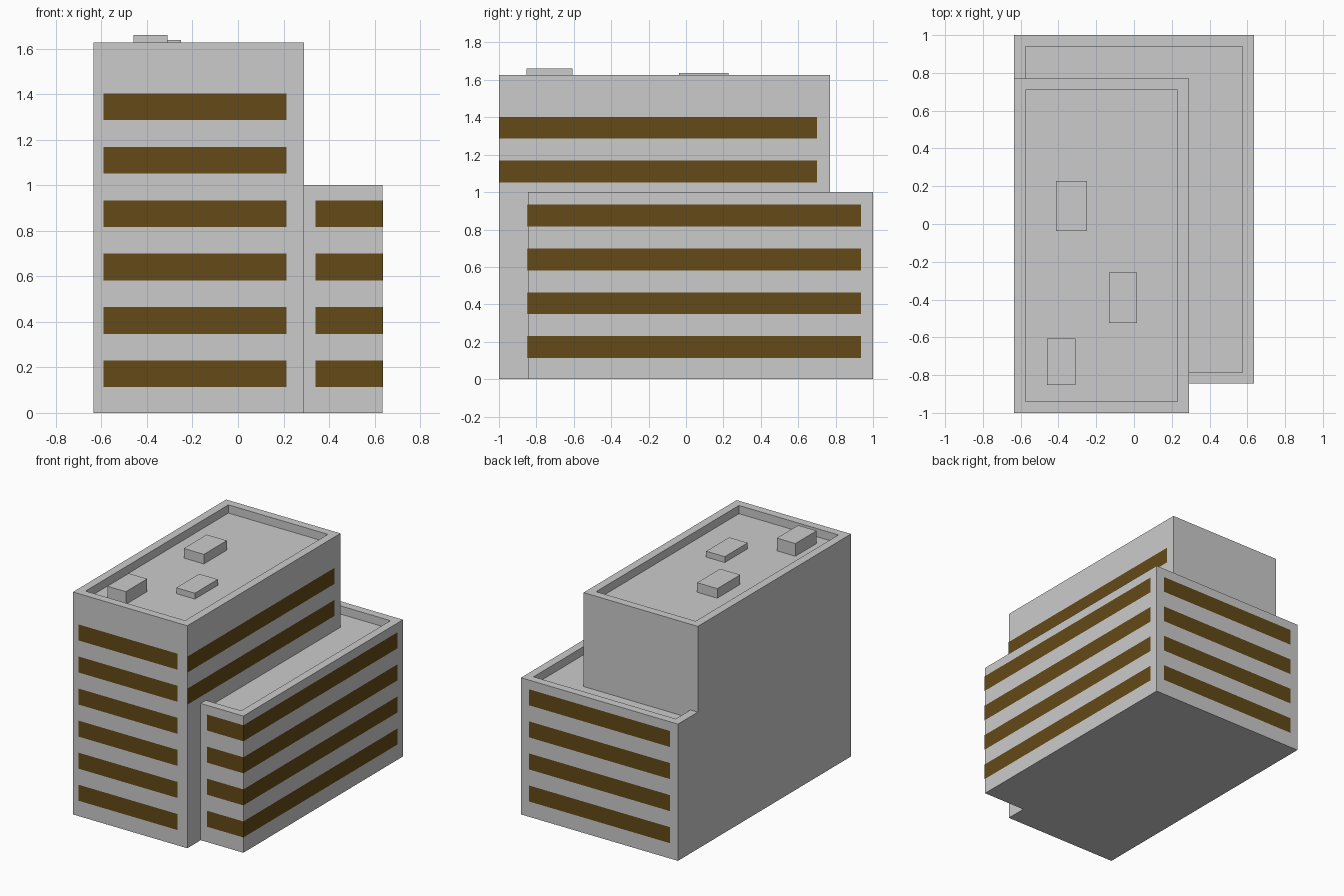
import bpy

if "Cube" in bpy.data.objects:
    bpy.data.objects.remove(bpy.data.objects["Cube"])

amber = bpy.data.materials.new("window_brown")
amber.diffuse_color = (0.125, 0.068, 0.009, 1)
amber.use_nodes = True
amber.node_tree.nodes["Principled BSDF"].inputs["Base Color"].default_value = amber.diffuse_color


def mesh_object(name, verts, faces, material=None):
    mesh = bpy.data.meshes.new(name)
    mesh.from_pydata(verts, [], faces)
    if material:
        mesh.materials.append(material)
    obj = bpy.data.objects.new(name, mesh)
    bpy.context.collection.objects.link(obj)
    return obj


def rect(x0, x1, y0, y1):
    return [(x0, y0), (x1, y0), (x1, y1), (x0, y1)]


def block(name, outer, inner, top, floor, walls):
    """Counter-clockwise footprint with parapet rim and sunken roof;
    walls = number of outline edges that get a wall and a rim."""
    n = len(outer)
    verts = []
    for loop, z in ((outer, 0), (outer, top), (inner, top), (inner, floor)):
        verts += [(x, y, z) for x, y in loop]
    faces = [list(range(n))[::-1], list(range(3 * n, 4 * n))]
    for level in range(3):
        for i in range(walls):
            a, b = level * n + i, level * n + (i + 1) % n
            faces.append([a, b, b + n, a + n])
    mesh_object(name, verts, faces)


def bands(name, path, levels):
    """Window strips standing along a path at each storey."""
    n = len(path)
    for k, (z0, z1) in enumerate(levels, 1):
        verts = [(x, y, z) for z in (z0, z1) for x, y in path]
        faces = [[i, i + 1, i + 1 + n, i + n] for i in range(n - 1)]
        mesh_object(f"{name}_{k}", verts, faces, amber)


# Tall tower and the lower wing wrapped around its right and back
ROOF, LOW_ROOF, DEPTH = 1.627, 1.0, 0.06
block("tower", rect(-0.635, 0.29, -1, 0.77), rect(-0.575, 0.23, -0.94, 0.71),
      ROOF, ROOF - DEPTH, 4)
block("low_wing",
      [(0.29, -0.845), (0.635, -0.845), (0.635, 1), (-0.635, 1), (-0.635, 0.77), (0.29, 0.77)],
      [(0.29, -0.785), (0.575, -0.785), (0.575, 0.94), (-0.575, 0.94), (-0.575, 0.77), (0.29, 0.77)],
      LOW_ROOF, LOW_ROOF - DEPTH, 4)

# Window bands, a hair in front of the walls
E = 0.0015
storeys = [(0.113 + 0.2345 * i, 0.23 + 0.2345 * i) for i in range(6)]
bands("tower_front_window", [(-0.59, -1 - E), (0.213, -1 - E)], storeys)
bands("tower_side_window", [(0.29 + E, -1), (0.29 + E, 0.70)], storeys[4:])
bands("wing_corner_window",
      [(0.34, -0.845 - E), (0.635 + E, -0.845 - E), (0.635 + E, 0.935)], storeys[:4])
bands("wing_back_window", [(0.57, 1 + E), (-0.57, 1 + E)], storeys[:4])

# Rooftop equipment boxes
units = [(-0.46, -0.31, -0.853, -0.607, 1.66),
         (-0.413, -0.25, -0.037, 0.228, 1.637),
         (-0.133, 0.017, -0.523, -0.258, 1.61)]
for k, (x0, x1, y0, y1, top) in enumerate(units, 1):
    base = rect(x0, x1, y0, y1)
    verts = [(x, y, z) for z in (ROOF - DEPTH, top) for x, y in base]
    faces = [[3, 2, 1, 0], [4, 5, 6, 7]]
    faces += [[i, (i + 1) % 4, (i + 1) % 4 + 4, i + 4] for i in range(4)]
    mesh_object(f"roof_unit_{k}", verts, faces)
